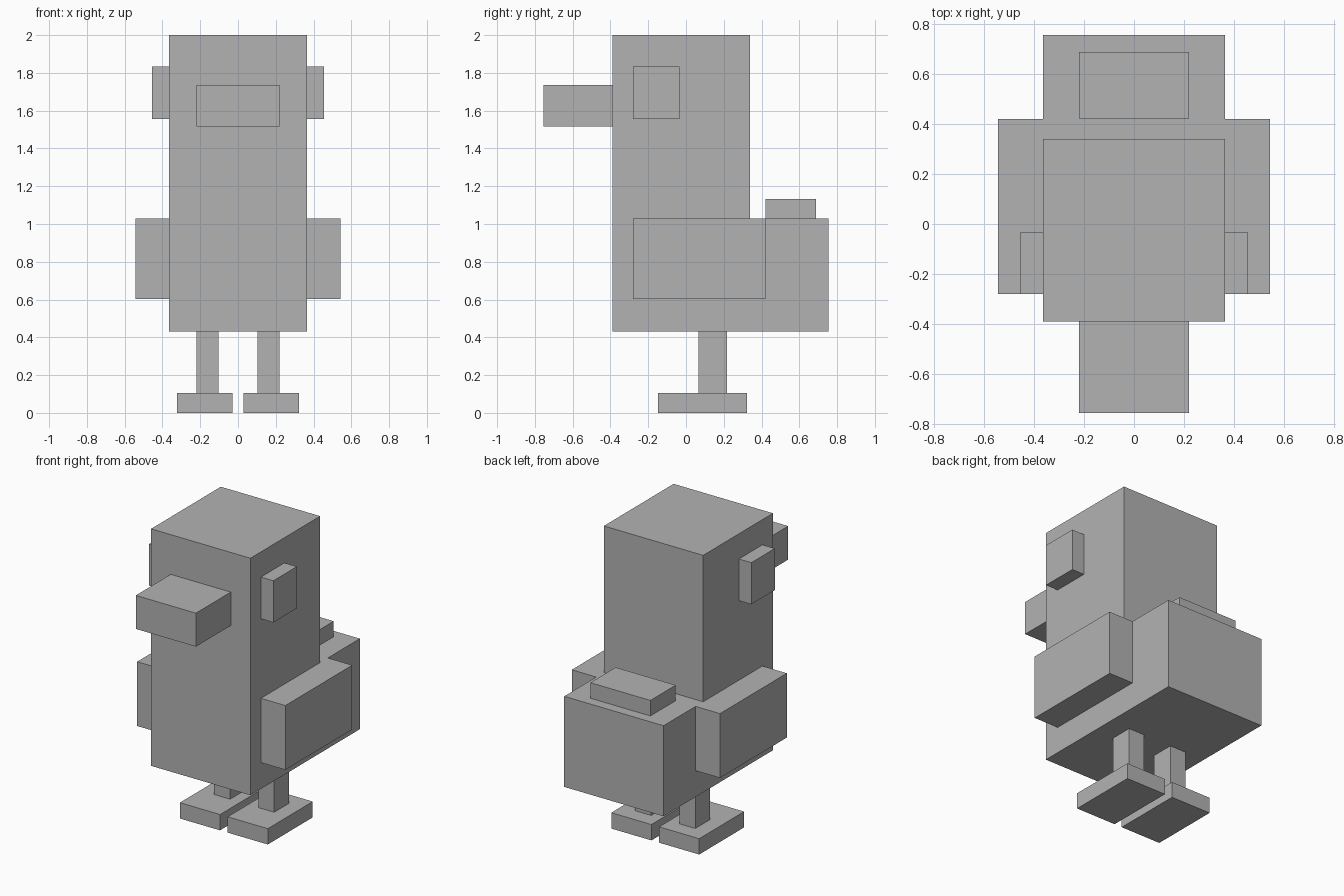
import bpy
import bmesh

cube = bpy.data.objects.get("Cube")
if cube:
    bpy.data.objects.remove(cube, do_unlink=True)

# Single plain grey
grey = bpy.data.materials.new("plain grey")
grey.use_nodes = True
colour = (0.45, 0.45, 0.45, 1)
grey.diffuse_color = colour
grey.node_tree.nodes["Principled BSDF"].inputs["Base Color"].default_value = colour


def extrude_profile(name, profile, x0, x1):
    """Extrude a (y, z) outline along x."""
    bm = bmesh.new()
    face = bm.faces.new([bm.verts.new((x0, y, z)) for y, z in profile])
    result = bmesh.ops.extrude_face_region(bm, geom=[face])
    moved = [v for v in result["geom"] if isinstance(v, bmesh.types.BMVert)]
    bmesh.ops.translate(bm, verts=moved, vec=(x1 - x0, 0, 0))
    bmesh.ops.recalc_face_normals(bm, faces=bm.faces)
    mesh = bpy.data.meshes.new(name)
    bm.to_mesh(mesh)
    bm.free()
    mesh.materials.append(grey)
    obj = bpy.data.objects.new(name, mesh)
    bpy.context.collection.objects.link(obj)
    return obj


def box(name, x, y, z):
    outline = [(y[0], z[0]), (y[1], z[0]), (y[1], z[1]), (y[0], z[1])]
    return extrude_profile(name, outline, *x)


def pair(name, x, y, z):
    box("left_" + name, x, y, z)
    box("right_" + name, (-x[1], -x[0]), y, z)


# Upright body with a low rump behind
half = 0.364
front, back, rump = -0.39, 0.34, 0.755
base, shelf, top = 0.43, 1.03, 2.0
extrude_profile("body", [(front, base), (rump, base), (rump, shelf),
                         (back, shelf), (back, top), (front, top)], -half, half)

# Beak and tail
box("beak", (-0.22, 0.22), (-0.755, front), (1.515, 1.737))
box("tail", (-0.22, 0.22), (0.422, 0.687), (shelf, 1.133))

# Mirrored parts
pair("eye", (half, 0.455), (-0.28, -0.034), (1.557, 1.833))
pair("wing", (half, 0.543), (-0.28, 0.42), (0.604, shelf))
pair("leg", (0.103, 0.22), (0.065, 0.217), (0.105, base))
pair("foot", (0.028, 0.322), (-0.148, 0.322), (0, 0.105))
